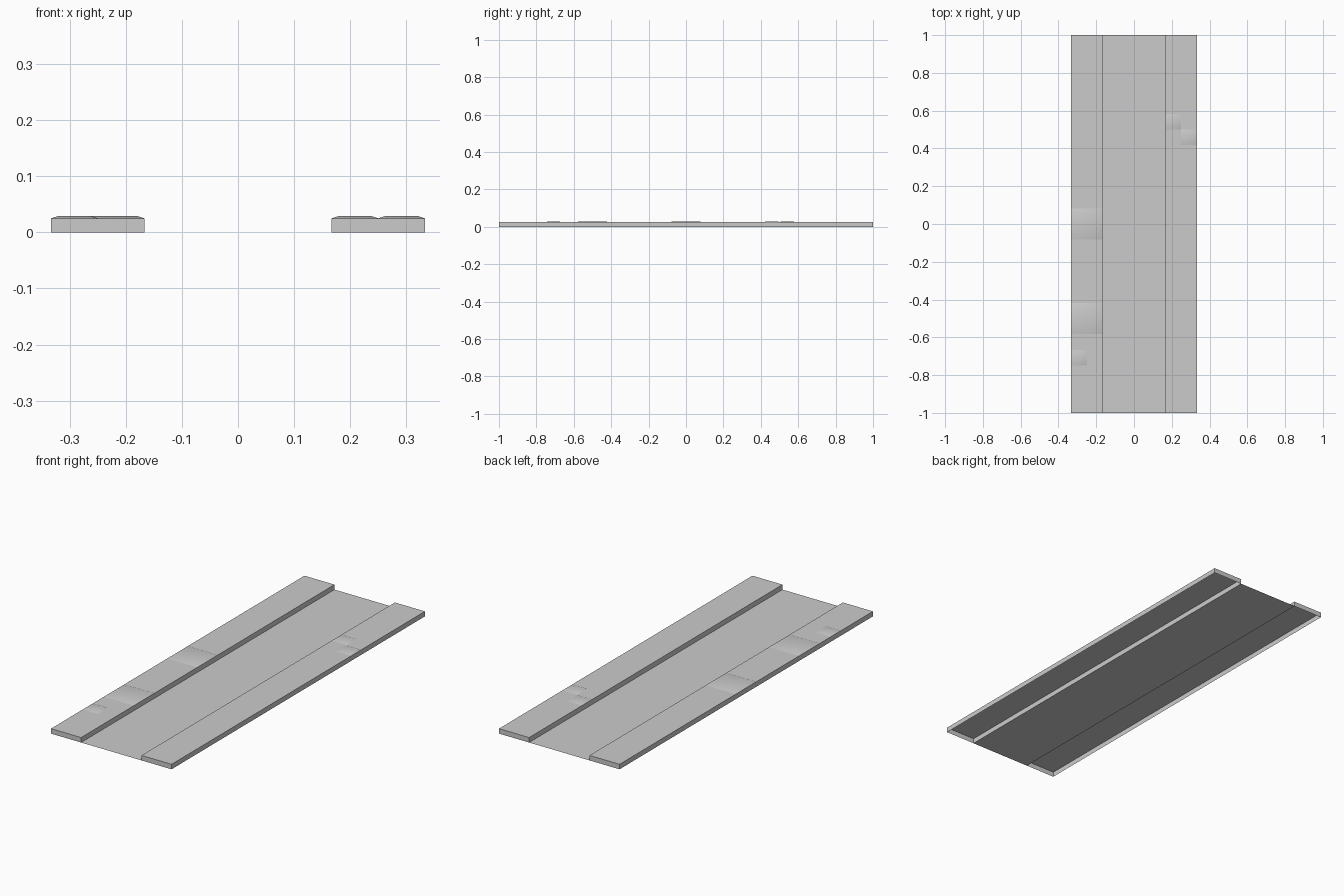
import bpy

cube = bpy.data.objects.get("Cube")
if cube:
    bpy.data.objects.remove(cube)

HALF_W, ROAD_W, HALF_L = 0.333, 0.167, 1.0
CURB_Z, SLAB_Z, BEVEL = 0.025, 0.029, 0.012

grey = bpy.data.materials.new("concrete grey")
grey.use_nodes = True
colour = (0.6, 0.6, 0.6, 1)
grey.diffuse_color = colour
grey.node_tree.nodes["Principled BSDF"].inputs["Base Color"].default_value = colour


def add_mesh(name, verts, faces, smooth=False):
    mesh = bpy.data.meshes.new(name)
    mesh.from_pydata(verts, [], faces)
    mesh.materials.append(grey)
    for p in mesh.polygons:
        p.use_smooth = smooth
    obj = bpy.data.objects.new(name, mesh)
    bpy.context.collection.objects.link(obj)
    return obj


def rect(x0, x1, y0, y1, z):
    return [(x0, y0, z), (x1, y0, z), (x1, y1, z), (x0, y1, z)]


def open_box(name, x0, x1, y0, y1, z0, z1, inset=0, smooth=False):
    """Four sides and a top, open underneath; inset narrows the top."""
    verts = rect(x0, x1, y0, y1, z0)
    verts += rect(x0 + inset, x1 - inset, y0 + inset, y1 - inset, z1)
    sides = [(i, (i + 1) % 4, (i + 1) % 4 + 4, i + 4) for i in range(4)]
    return add_mesh(name, verts, sides + [(4, 5, 6, 7)], smooth)


# Road surface
add_mesh("road", rect(-ROAD_W, ROAD_W, -HALF_L, HALF_L, 0), [(0, 1, 2, 3)])

# Hollow pavements on both sides
open_box("right_pavement", -HALF_W, -ROAD_W, -HALF_L, HALF_L, 0, CURB_Z)
open_box("left_pavement", ROAD_W, HALF_W, -HALF_L, HALF_L, 0, CURB_Z)

# Slightly raised paving slabs: x start, y start, size
slabs = {
    "large_slab_middle": (-HALF_W, -0.083, 0.166),
    "large_slab_front": (-HALF_W, -0.583, 0.166),
    "small_slab_front": (-HALF_W, -0.75, 0.083),
    "small_slab_inner": (ROAD_W, 0.5, 0.083),
    "small_slab_outer": (0.25, 0.417, 0.083),
}
for name, (x, y, size) in slabs.items():
    open_box(name, x, x + size, y, y + size, CURB_Z, SLAB_Z, BEVEL, True)
